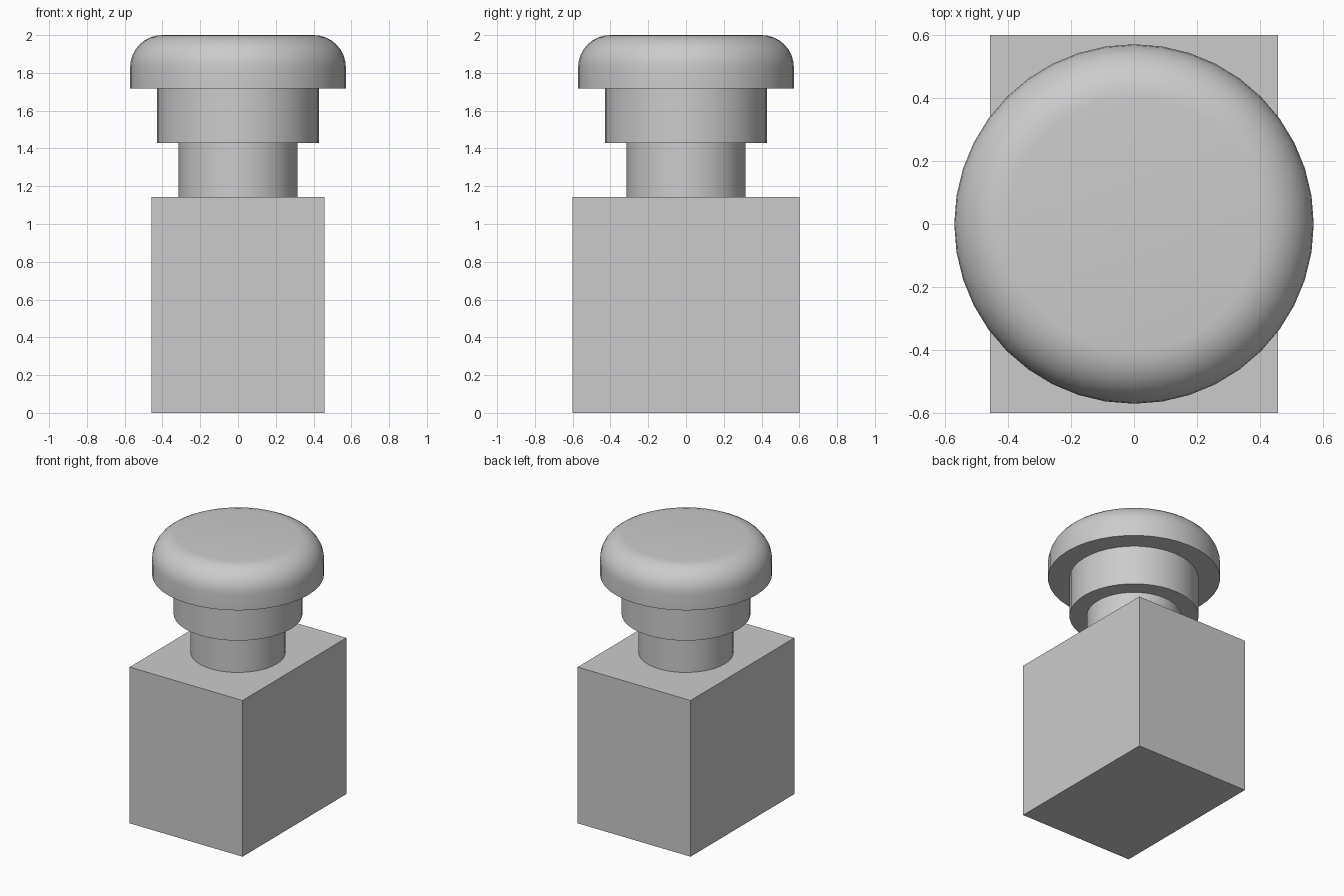
import bpy
import bmesh
import math

cube = bpy.data.objects.get("Cube")
if cube:
    bpy.data.objects.remove(cube, do_unlink=True)

SEGMENTS = 40

grey = bpy.data.materials.new("plain grey")
grey.use_nodes = True
colour = (0.6, 0.6, 0.6, 1)
grey.diffuse_color = colour
grey.node_tree.nodes["Principled BSDF"].inputs["Base Color"].default_value = colour


def finish(name, bm):
    bmesh.ops.recalc_face_normals(bm, faces=bm.faces)
    mesh = bpy.data.meshes.new(name)
    bm.to_mesh(mesh)
    bm.free()
    mesh.materials.append(grey)
    obj = bpy.data.objects.new(name, mesh)
    bpy.context.collection.objects.link(obj)
    return obj


def smooth(obj):
    bpy.ops.object.select_all(action="DESELECT")
    obj.select_set(True)
    bpy.context.view_layer.objects.active = obj
    bpy.ops.object.shade_smooth_by_angle(angle=math.radians(35))


def disc(name, radius, bottom, top, fillet=0.0):
    """Upright cylinder with an optional rounded top rim."""
    bm = bmesh.new()
    bmesh.ops.create_cone(bm, cap_ends=True, segments=SEGMENTS,
                          radius1=radius, radius2=radius, depth=top - bottom)
    bmesh.ops.translate(bm, verts=bm.verts, vec=(0, 0, (top + bottom) / 2))
    if fillet:
        rim = [e for e in bm.edges
               if all(v.co.z > top - 0.001 for v in e.verts)]
        bmesh.ops.bevel(bm, geom=rim, offset=fillet, segments=8,
                        profile=0.5, affect="EDGES")
    smooth(finish(name, bm))


# Rectangular base block
block = bmesh.new()
bmesh.ops.create_cube(block, size=1)
bmesh.ops.scale(block, verts=block.verts, vec=(0.914, 1.2, 1.143))
bmesh.ops.translate(block, verts=block.verts, vec=(0, 0, 1.143 / 2))
finish("base_block", block)

# Stepped button: stem, collar and rounded cap
disc("stem", 0.314, 1.143, 1.429)
disc("collar", 0.428, 1.429, 1.717)
disc("cap", 0.571, 1.717, 2.0, fillet=0.17)
